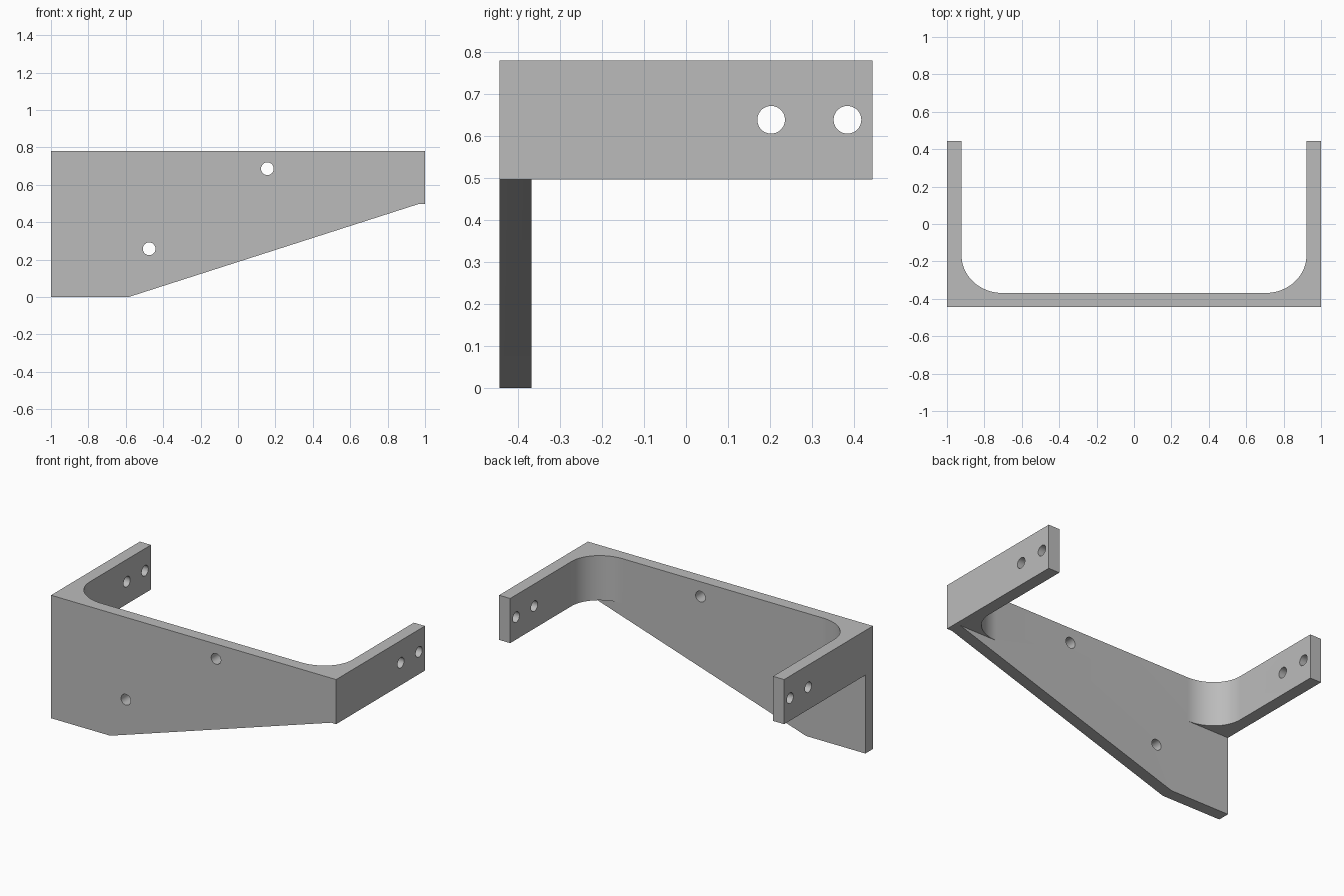
import bpy, bmesh
from math import sin, cos, pi, radians
from mathutils import Matrix, Vector

old = bpy.data.objects.get("Cube")
if old:
    bpy.data.objects.remove(old, do_unlink=True)

FRONT, BACK, TOP, ARM_BOTTOM = -0.445, 0.445, 0.78, 0.497
INNER_X, INNER_Y = 0.922, -0.369

metal = bpy.data.materials.new("plain grey metal")
metal.use_nodes = True
grey = (0.5, 0.5, 0.5, 1)
metal.diffuse_color = grey
metal.node_tree.nodes["Principled BSDF"].inputs["Base Color"].default_value = grey


def finish(name, bm):
    bmesh.ops.recalc_face_normals(bm, faces=bm.faces)
    mesh = bpy.data.meshes.new(name)
    bm.to_mesh(mesh)
    bm.free()
    mesh.materials.append(metal)
    obj = bpy.data.objects.new(name, mesh)
    bpy.context.collection.objects.link(obj)
    return obj


def prism(name, outline, offset):
    """Extrude a closed outline of 3D points along an offset."""
    bm = bmesh.new()
    face = bm.faces.new([bm.verts.new(p) for p in outline])
    out = bmesh.ops.extrude_face_region(bm, geom=[face], use_keep_orig=True)
    moved = [g for g in out["geom"] if isinstance(g, bmesh.types.BMVert)]
    bmesh.ops.translate(bm, verts=moved, vec=Vector(offset))
    return finish(name, bm)


def drill(name, centre, axis, radius, depth):
    bm = bmesh.new()
    turn = Matrix.Rotation(pi / 2, 4, axis)
    bmesh.ops.create_cone(bm, cap_ends=True, segments=40, radius1=radius, radius2=radius,
                          depth=depth, matrix=Matrix.Translation(centre) @ turn)
    obj = finish(name, bm)
    obj.hide_render = True
    return obj


def combine(target, tool, operation):
    mod = target.modifiers.new(operation.lower(), "BOOLEAN")
    mod.operation, mod.solver, mod.object = operation, "EXACT", tool
    bpy.context.view_layer.objects.active = target
    bpy.ops.object.modifier_apply(modifier=mod.name)
    bpy.data.objects.remove(tool, do_unlink=True)


# U-shaped band: two arms joined by rounded inner corners
rx, ry, steps = 0.22, 0.2, 20
corner = []
for i in range(steps + 1):
    a = pi / 2 * i / steps
    corner.append((INNER_X - rx + rx * cos(a), INNER_Y + ry - ry * sin(a)))
half = [(1, FRONT), (1, BACK), (INNER_X, BACK)] + corner
plan = half + [(-x, y) for x, y in reversed(half)]
bracket = prism("bracket", [(x, y, ARM_BOTTOM) for x, y in plan], (0, 0, TOP - ARM_BOTTOM))

# Front plate with the sloping lower edge
shape = [(-1, 0), (-0.585, 0), (0.965, ARM_BOTTOM), (1, ARM_BOTTOM), (1, TOP), (-1, TOP)]
plate = prism("front_plate", [(x, FRONT, z) for x, z in shape], (0, INNER_Y - FRONT, 0))
combine(bracket, plate, "UNION")

# Screw holes through the front plate
for x, z in ((-0.475, 0.258), (0.157, 0.686)):
    combine(bracket, drill("plate_hole", (x, FRONT, z), "X", 0.034, 0.4), "DIFFERENCE")

# Paired holes through both arms
for side in (-1, 1):
    for y in (0.203, 0.385):
        combine(bracket, drill("arm_hole", (side * 0.96, y, 0.639), "Y", 0.033, 0.4), "DIFFERENCE")

# Smooth corners and holes, crisp edges
bpy.ops.object.select_all(action="DESELECT")
bracket.select_set(True)
bpy.context.view_layer.objects.active = bracket
bpy.ops.object.shade_smooth_by_angle(angle=radians(25))
